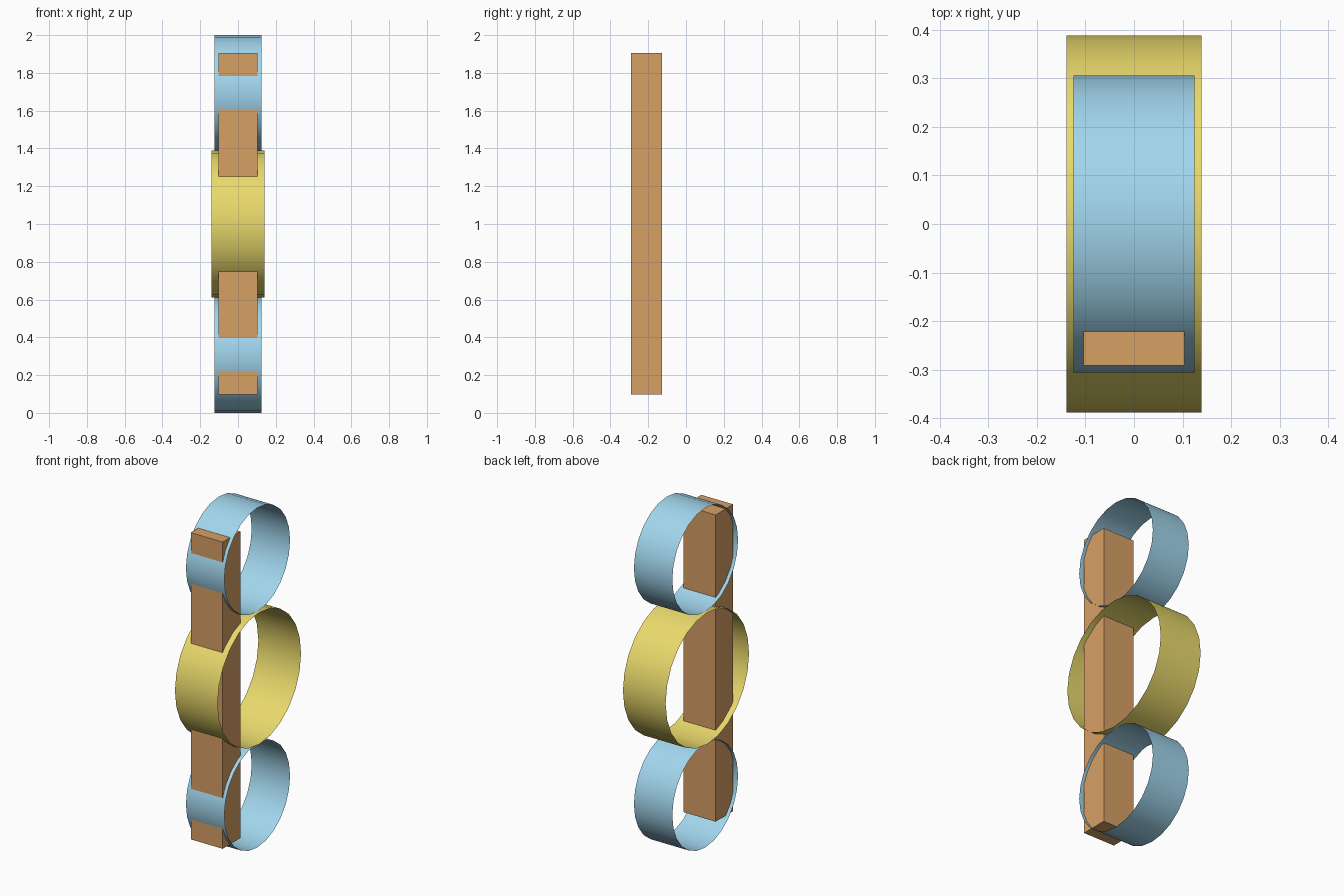
import bpy
from math import pi

if "Cube" in bpy.data.objects:
    bpy.data.objects.remove(bpy.data.objects["Cube"])


def material(name, rgb):
    m = bpy.data.materials.new(name)
    m.diffuse_color = (*rgb, 1)
    m.use_nodes = True
    m.node_tree.nodes["Principled BSDF"].inputs["Base Color"].default_value = m.diffuse_color
    return m


blue = material("light_blue", (0.36, 0.67, 0.85))
yellow = material("yellow", (0.82, 0.70, 0.15))
wood = material("tan", (0.68, 0.35, 0.13))


def ring(name, z, radius, width, mat):
    # open, paper-thin hoop with its axis along x
    bpy.ops.mesh.primitive_cylinder_add(vertices=24, radius=radius, depth=width,
                                        end_fill_type='NOTHING',
                                        location=(0, 0, z), rotation=(0, pi / 2, 0))
    o = bpy.context.object
    o.name = name
    o.data.materials.append(mat)
    bpy.ops.object.shade_smooth_by_angle()


# three stacked hoops
R_SMALL, R_BIG = 0.306, 0.388
ring("lower_ring", R_SMALL, R_SMALL, 0.25, blue)
ring("middle_ring", 1.0, R_BIG, 0.278, yellow)
ring("upper_ring", 2 - R_SMALL, R_SMALL, 0.25, blue)

# upright board passing through the front of the hoops
y0, y1, z0, z1 = -0.291, -0.127, 0.098, 1.904
bpy.ops.mesh.primitive_cube_add(size=1, location=(0, (y0 + y1) / 2, (z0 + z1) / 2))
board = bpy.context.object
board.name = "upright_board"
board.scale = (0.208, y1 - y0, z1 - z0)
board.data.materials.append(wood)
